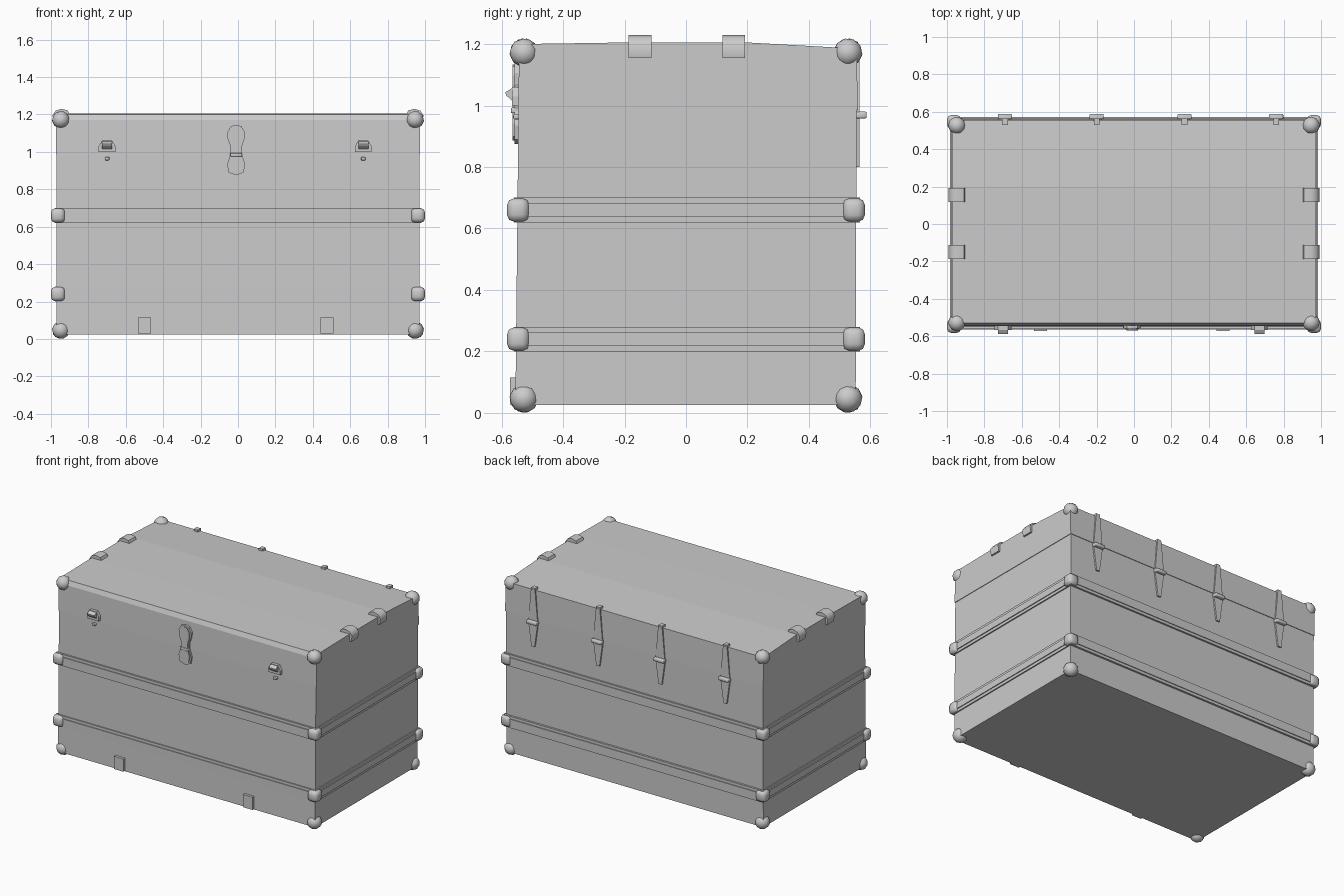
import bpy, bmesh, math
from mathutils import Vector

cube = bpy.data.objects.get("Cube")
if cube:
    bpy.data.objects.remove(cube)

# One plain grey for the whole trunk
grey = bpy.data.materials.new("plain_grey")
grey.use_nodes = True
GREY = (0.6, 0.6, 0.6, 1)
grey.diffuse_color = GREY
grey.node_tree.nodes["Principled BSDF"].inputs["Base Color"].default_value = GREY


def finish(name, bm, smooth=None):
    bmesh.ops.recalc_face_normals(bm, faces=bm.faces)
    mesh = bpy.data.meshes.new(name)
    bm.to_mesh(mesh)
    bm.free()
    mesh.materials.append(grey)
    ob = bpy.data.objects.new(name, mesh)
    bpy.context.collection.objects.link(ob)
    if smooth:
        bpy.ops.object.select_all(action="DESELECT")
        ob.select_set(True)
        bpy.context.view_layer.objects.active = ob
        bpy.ops.object.shade_smooth_by_angle(angle=math.radians(smooth))
    return ob


def prism(name, points, place, offset, smooth=None):
    """Extrude a 2D outline: place maps it to 3D, offset is the extrusion."""
    bm = bmesh.new()
    face = bm.faces.new([bm.verts.new(place(*p)) for p in points])
    ext = bmesh.ops.extrude_face_region(bm, geom=[face])
    verts = [v for v in ext["geom"] if isinstance(v, bmesh.types.BMVert)]
    bmesh.ops.translate(bm, verts=verts, vec=offset)
    # keep the starting cap so that the solid is closed
    if not face.is_valid:
        bmesh.ops.holes_fill(bm, edges=bm.edges)
    return finish(name, bm, smooth)


def box(name, lo, hi, bevel=0, segments=2):
    lo, hi = Vector(lo), Vector(hi)
    bm = bmesh.new()
    bmesh.ops.create_cube(bm, size=1)
    for v in bm.verts:
        v.co = (lo + hi) / 2 + v.co * (hi - lo)
    if bevel:
        bmesh.ops.bevel(bm, geom=bm.edges[:], offset=bevel, segments=segments,
                        profile=0.5, affect="EDGES")
    return finish(name, bm, 50 if bevel else None)


# Chest and its slightly crowned lid
SEAM = 0.985
prism("chest_body", [(-0.555, 0.025), (0.552, 0.025), (0.555, SEAM), (-0.545, SEAM)],
      lambda y, z: (-0.97, y, z), (1.94, 0, 0))
prism("lid", [(-0.547, SEAM), (0.559, SEAM), (0.555, 1.185), (0.2, 1.205),
              (-0.2, 1.205), (-0.53, 1.2), (-0.542, 1.17)],
      lambda y, z: (-0.974, y, z), (1.948, 0, 0))

# Two reinforcing bands wrapped around the chest
for level, z in (("lower", 0.24), ("upper", 0.66)):
    box(level + "_band", (-0.978, -0.56, z - 0.04), (0.978, 0.566, z + 0.04))
    box(level + "_band_core", (-0.984, -0.565, z - 0.022), (0.984, 0.571, z + 0.022))

# Corner hardware
for sx, side in ((-1, "right"), (1, "left")):
    for sy, end in ((-1, "front"), (1, "back")):
        for level, z in (("bottom", 0.047), ("top", 1.172)):
            bm = bmesh.new()
            bmesh.ops.create_icosphere(bm, subdivisions=2, radius=0.047)
            turn = Vector((sx, sy, 1 if level == "top" else -1)).to_track_quat("Z", "Y")
            bmesh.ops.rotate(bm, verts=bm.verts, matrix=turn.to_matrix())
            bmesh.ops.translate(bm, verts=bm.verts, vec=(sx * 0.947, sy * 0.527, z))
            finish(f"{level}_{end}_{side}_corner_cap", bm, 40)
        for level, z in (("lower", 0.24), ("upper", 0.66)):
            xs = sorted((sx * 0.925, sx))
            ys = sorted((sy * 0.51, sy * 0.582))
            box(f"{level}_{end}_{side}_band_clamp", (xs[0], ys[0], z - 0.038),
                (xs[1], ys[1], z + 0.038), 0.022)

    # Clips folded over the end edges of the lid
    for end, y in (("front", -0.15), ("back", 0.155)):
        prism(f"{end}_{side}_lid_clip",
              [(0.9, 1.2), (0.91, 1.222), (0.945, 1.23), (0.975, 1.22),
               (0.992, 1.195), (0.985, 1.155), (0.96, 1.155)],
              lambda x, z: (sx * x, y - 0.037, z), (0, 0.074, 0), 50)

# Figure-eight hasp with a raised rim and a cross bar
half = [(0, 1.145), (0.028, 1.137), (0.047, 1.105), (0.045, 1.07), (0.031, 1.03),
        (0.031, 0.985), (0.048, 0.935), (0.04, 0.89), (0, 0.875)]
outline = half + [(-x, z) for x, z in half[-2:0:-1]]
prism("hasp_plate", outline, lambda x, z: (x - 0.01, -0.54, z), (0, -0.018, 0))
prism("hasp_face", [(x * 0.78, 1.01 + (z - 1.01) * 0.92) for x, z in outline],
      lambda x, z: (x - 0.01, -0.55, z), (0, -0.014, 0))
box("hasp_bar", (-0.042, -0.57, 0.975), (0.022, -0.54, 0.993), 0.004)

# Draw latches either side of the hasp
for side, x in (("right", -0.7), ("left", 0.67)):
    prism(side + "_latch", [(-0.545, 1.06), (-0.56, 1.06), (-0.588, 1.043),
                            (-0.585, 1.033), (-0.565, 1.015), (-0.56, 1.0), (-0.545, 1.0)],
          lambda y, z: (x - 0.027, y, z), (0.054, 0, 0))
    prism(side + "_latch_plate", [(-0.045, 1.0), (0.045, 1.0), (0.045, 1.03),
                                  (0.027, 1.06), (-0.027, 1.06), (-0.045, 1.03)],
          lambda u, z: (x + u, -0.54, z), (0, -0.026, 0))
    box(side + "_latch_pin", (x - 0.012, -0.562, 0.955), (x + 0.012, -0.54, 0.972), 0.004)

# Small plates at the foot of the front
for side, x in (("right", -0.5), ("left", 0.475)):
    box(side + "_foot_plate", (x - 0.035, -0.572, 0.028), (x + 0.035, -0.54, 0.115))

# Tapered strap hinges along the back
for i, x in enumerate((-0.69, -0.2, 0.27, 0.76), 1):
    prism(f"hinge_strap_{i}", [(-0.015, 1.19), (0.015, 1.19), (0.034, 0.985), (0.034, 0.955),
                               (0.012, 0.8), (-0.012, 0.8), (-0.034, 0.955), (-0.034, 0.985)],
          lambda u, z: (x + u, 0.55, z), (0, 0.015, 0))
    box(f"hinge_hook_{i}", (x - 0.015, 0.53, 1.175), (x + 0.015, 0.563, 1.2))
    box(f"hinge_knuckle_{i}", (x - 0.038, 0.552, 0.958), (x + 0.038, 0.588, 0.98), 0.005)
